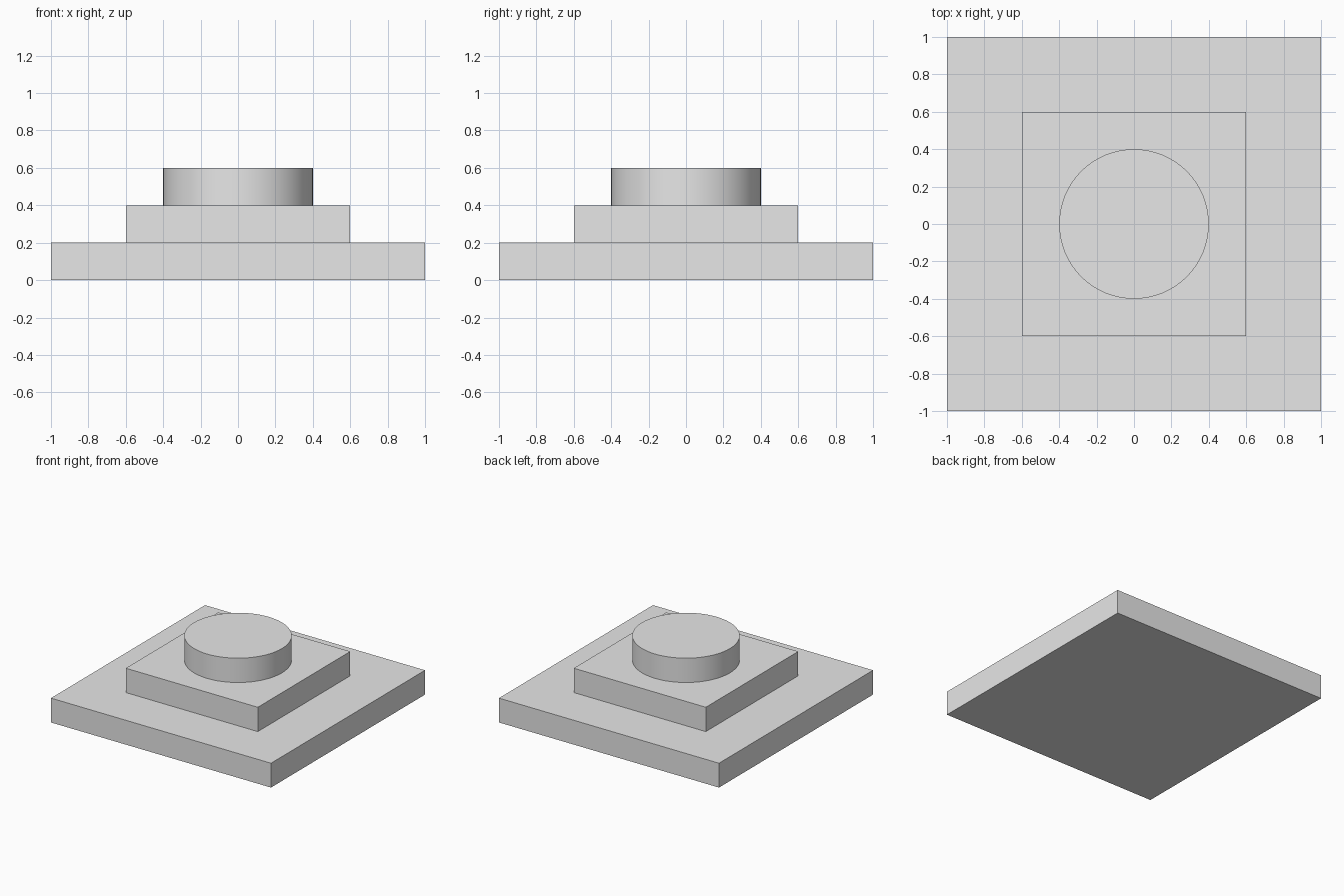
import bpy
import math

cube = bpy.data.objects.get("Cube")
if cube:
    bpy.data.objects.remove(cube, do_unlink=True)

STEP = 0.2  # height of every tier

grey = bpy.data.materials.new("light_grey")
grey.use_nodes = True
color = (0.8, 0.8, 0.8, 1)
grey.diffuse_color = color
grey.node_tree.nodes["Principled BSDF"].inputs["Base Color"].default_value = color


def finish(name):
    obj = bpy.context.object
    obj.name = name
    obj.data.materials.append(grey)
    return obj


def slab(name, width, tier):
    bpy.ops.mesh.primitive_cube_add(size=1, location=(0, 0, (tier + 0.5) * STEP))
    obj = finish(name)
    obj.scale = (width, width, STEP)
    bpy.ops.object.transform_apply(location=False, rotation=False, scale=True)


# Square tiers
slab("base_slab", 2.0, 0)
slab("middle_slab", 1.2, 1)

# Round top tier
bpy.ops.mesh.primitive_cylinder_add(vertices=64, radius=0.4, depth=STEP,
                                    location=(0, 0, 2.5 * STEP))
finish("round_top")
bpy.ops.object.shade_smooth_by_angle(angle=math.radians(30))
